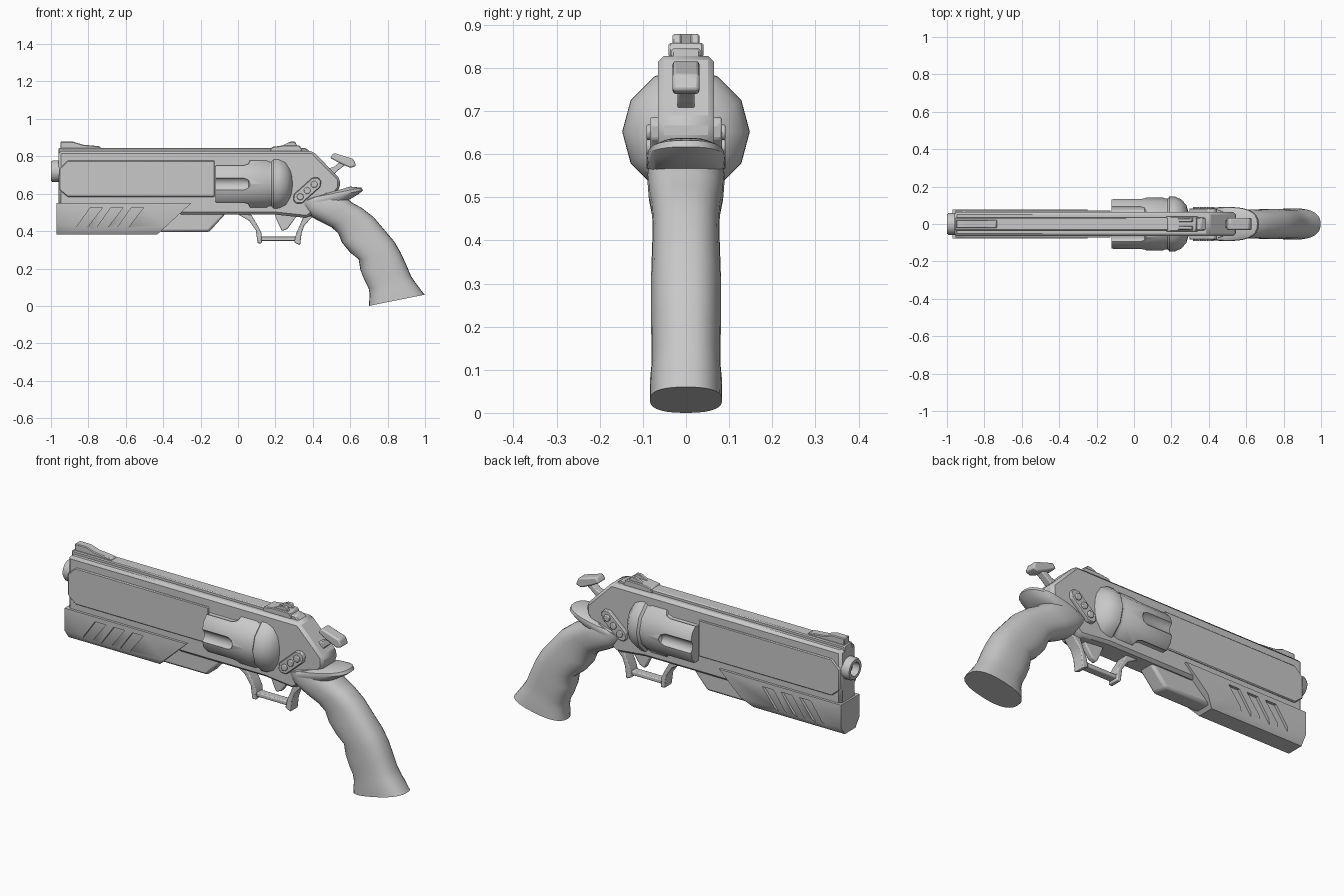
import bpy, bmesh, math
from mathutils import Vector

if "Cube" in bpy.data.objects:
    bpy.data.objects.remove(bpy.data.objects["Cube"], do_unlink=True)

steel = bpy.data.materials.new("plain_grey")
steel.use_nodes = True
GREY = (0.58, 0.58, 0.58, 1)
steel.diffuse_color = GREY
for node in steel.node_tree.nodes:
    if node.type == 'BSDF_PRINCIPLED':
        node.inputs["Base Color"].default_value = GREY
parts = []


def finish(name, bm, bevel=0, segments=2):
    bmesh.ops.remove_doubles(bm, verts=bm.verts, dist=1e-5)
    bmesh.ops.recalc_face_normals(bm, faces=bm.faces)
    mesh = bpy.data.meshes.new(name)
    bm.to_mesh(mesh)
    bm.free()
    mesh.materials.append(steel)
    ob = bpy.data.objects.new(name, mesh)
    bpy.context.collection.objects.link(ob)
    parts.append(ob)
    if bevel:
        mod = ob.modifiers.new("edge_bevel", 'BEVEL')
        mod.width, mod.segments = bevel, segments
        mod.limit_method, mod.angle_limit = 'ANGLE', math.radians(35)
    return ob


def loft(name, rings, bevel=0, segments=2):
    """Skin closed rings of equal length and cap both ends."""
    bm = bmesh.new()
    loops = [[bm.verts.new(p) for p in ring] for ring in rings]
    n = len(loops[0])
    for a, b in zip(loops, loops[1:]):
        for i in range(n):
            j = (i + 1) % n
            bm.faces.new((a[i], a[j], b[j], b[i]))
    bm.faces.new(loops[0])
    bm.faces.new(loops[-1])
    return finish(name, bm, bevel, segments)


def prism(name, pts, y0, y1, bevel=0, segments=2):
    """Side outline in x, z pushed from y0 to y1."""
    return loft(name, [[(x, y, z) for x, z in pts] for y in (y0, y1)], bevel, segments)


def slab(name, pts, half, bevel=0, segments=2):
    return prism(name, pts, -half, half, bevel, segments)


def lathe(name, profile, cy, cz, n):
    """Turn an (x, radius) profile about an axis along x."""
    turns = [2 * math.pi * i / n for i in range(n)]
    rings = [[(x, cy + r * math.cos(t), cz + r * math.sin(t)) for t in turns]
             for x, r in profile]
    return loft(name, rings)


def grip_loft(name, sections, n=28):
    """Rounded sections given by front point, back point and half width."""
    def power(v):
        return math.copysign(abs(v) ** 0.8, v)
    rings = []
    for fx, fz, bx, bz, w in sections:
        front, back = Vector((fx, 0, fz)), Vector((bx, 0, bz))
        mid, axis = (front + back) / 2, (back - front) / 2
        ring = []
        for i in range(n):
            t = 2 * math.pi * i / n
            p = mid + axis * power(math.cos(t))
            ring.append((p.x, w * power(math.sin(t)), p.z))
        rings.append(ring)
    return loft(name, rings)


def cut(target, cutter):
    mod = target.modifiers.new("cut", 'BOOLEAN')
    mod.object, mod.operation, mod.solver = cutter, 'DIFFERENCE', 'EXACT'
    cutter.hide_render = True
    bpy.context.view_layer.objects.active = target
    bpy.ops.object.modifier_apply(modifier=mod.name)
    parts.remove(cutter)
    bpy.data.objects.remove(cutter, do_unlink=True)


# Frame and barrel shroud
slab("frame", [(-.96, .53), (-.96, .828), (.40, .828), (.545, .68), (.545, .63),
               (.50, .57), (.37, .47), (.20, .488), (-.30, .488), (-.42, .53)],
     .065, .014, 1)
slab("barrel_side_panels", [(-.955, .62), (-.955, .735), (-.91, .777), (-.125, .777),
                            (-.125, .583), (-.91, .583)], .073, .004, 1)
slab("top_rib", [(-.96, .81), (-.96, .845), (.36, .845), (.40, .815)], .034, .005, 1)
lathe("barrel_muzzle", [(-.90, .058), (-.99, .058), (-1, .052), (-1, .036),
                        (-.95, .036), (-.95, 0), (-.90, 0)], 0, .72, 24)

# Underlug with a slanted rear end and slashed vents
section = [(-.045, .383), (.045, .383), (.078, .43), (.078, .55), (-.078, .55), (-.078, .43)]
underlug = loft("underlug", [
    [(-.97, y, z) for y, z in section],
    [(-.43 + (z - .383) * 1.08, y, z) for y, z in section]])
for side in (-1, 1):
    for x in (-.90, -.79, -.68):
        cut(underlug, prism("vent_cutter", [(x, .37), (x + .055, .37), (x + .175, .525),
                                            (x + .11, .525)], side * .064, side * .12))
slab("ejector_housing", [(-.45, .50), (-.06, .50), (-.155, .395), (-.42, .395)],
     .045, .014, 2)

# Cylinder with six flutes
drum = lathe("cylinder", [(-.12, 0), (-.12, .138), (-.11, .142), (.155, .142), (.165, .136),
                          (.18, .136), (.19, .148), (.22, .147), (.255, .13),
                          (.28, .10), (.295, .055), (.295, 0)], 0, .652, 12)
for i in range(6):
    a = math.pi * i / 3
    cut(drum, lathe("flute_cutter", [(-.2, 0), (-.2, .038), (.03, .038), (.055, .028),
                                     (.07, 0)],
                    .152 * math.cos(a), .652 + .152 * math.sin(a), 16))

# Sights
slab("front_sight", [(-.95, .84), (-.95, .878), (-.88, .878), (-.83, .862),
                     (-.74, .854), (-.73, .84)], .022, .004, 1)
slab("rear_sight_base", [(.17, .825), (.18, .85), (.24, .858), (.33, .858), (.345, .825)],
     .04, .004, 1)
for side, label in ((-1, "right"), (1, "left")):
    prism("rear_sight_ear_" + label, [(.22, .85), (.28, .878), (.305, .878), (.32, .85)],
          side * .011, side * .031, .003, 1)

# Hammer
slab("hammer_neck", [(.46, .68), (.50, .69), (.535, .725), (.575, .755), (.55, .775),
                     (.515, .745), (.47, .73)], .02, .005)
slab("hammer_spur", [(.492, .792), (.512, .818), (.618, .785), (.632, .748),
                     (.60, .738), (.535, .768)], .031, .008)

# Trigger and guard
slab("trigger", [(.195, .49), (.215, .44), (.235, .40), (.265, .412), (.285, .44),
                 (.32, .49)], .016, .006)
slab("guard_front", [(.0, .49), (.06, .455), (.095, .405), (.105, .335), (.128, .335),
                     (.125, .39), (.105, .43), (.07, .49)], .032, .005)
slab("guard_rear", [(.40, .48), (.355, .43), (.34, .39), (.332, .325), (.30, .34),
                    (.312, .39), (.33, .43), (.35, .48)], .032, .005)
slab("guard_bar", [(.11, .348), (.11, .37), (.32, .37), (.32, .348)], .022, .005)

# Grip with finger swells, and the tang collar above it
grip_loft("grip", [
    (.32, .545, .50, .615, .078), (.36, .495, .56, .60, .09), (.43, .455, .605, .555, .087),
    (.50, .42, .66, .525, .08), (.535, .39, .725, .475, .077), (.555, .34, .78, .41, .079),
    (.60, .285, .835, .345, .081), (.645, .25, .87, .285, .081), (.655, .19, .90, .22, .081),
    (.675, .14, .925, .16, .08), (.698, .095, .945, .13, .08), (.704, .065, .967, .10, .083),
    (.70, .0, .998, .06, .084)])
grip_loft("tang_collar", [
    (.33, .525, .59, .565, .08), (.325, .545, .645, .598, .09), (.335, .56, .668, .617, .091),
    (.355, .57, .66, .632, .088), (.40, .58, .60, .638, .07)])

# Bolted side plates
angle = math.radians(42)
ux, uz = math.cos(angle), math.sin(angle)


def along(u, v):
    return .37 + u * ux - v * uz, .617 + u * uz + v * ux


outline = [along(u, v) for u, v in ((-.09, -.012), (-.065, -.033), (.065, -.033), (.09, -.012),
                                   (.09, .012), (.065, .033), (-.065, .033), (-.09, .012))]
for side, label in ((-1, "right"), (1, "left")):
    prism("bolt_plate_" + label, outline, side * .05, side * .083, .004, 1)
    for k in (-1, 0, 1):
        cx, cz = along(k * .05, 0)
        ring = [(cx + .018 * math.cos(i * math.pi / 6), cz + .018 * math.sin(i * math.pi / 6))
                for i in range(12)]
        prism("plate_bolt_" + label, ring, side * .07, side * .092, .004)

# Smooth shading with sharp edges kept
bpy.ops.object.select_all(action='DESELECT')
for ob in parts:
    ob.select_set(True)
bpy.context.view_layer.objects.active = parts[0]
bpy.ops.object.shade_smooth_by_angle(angle=math.radians(36))
